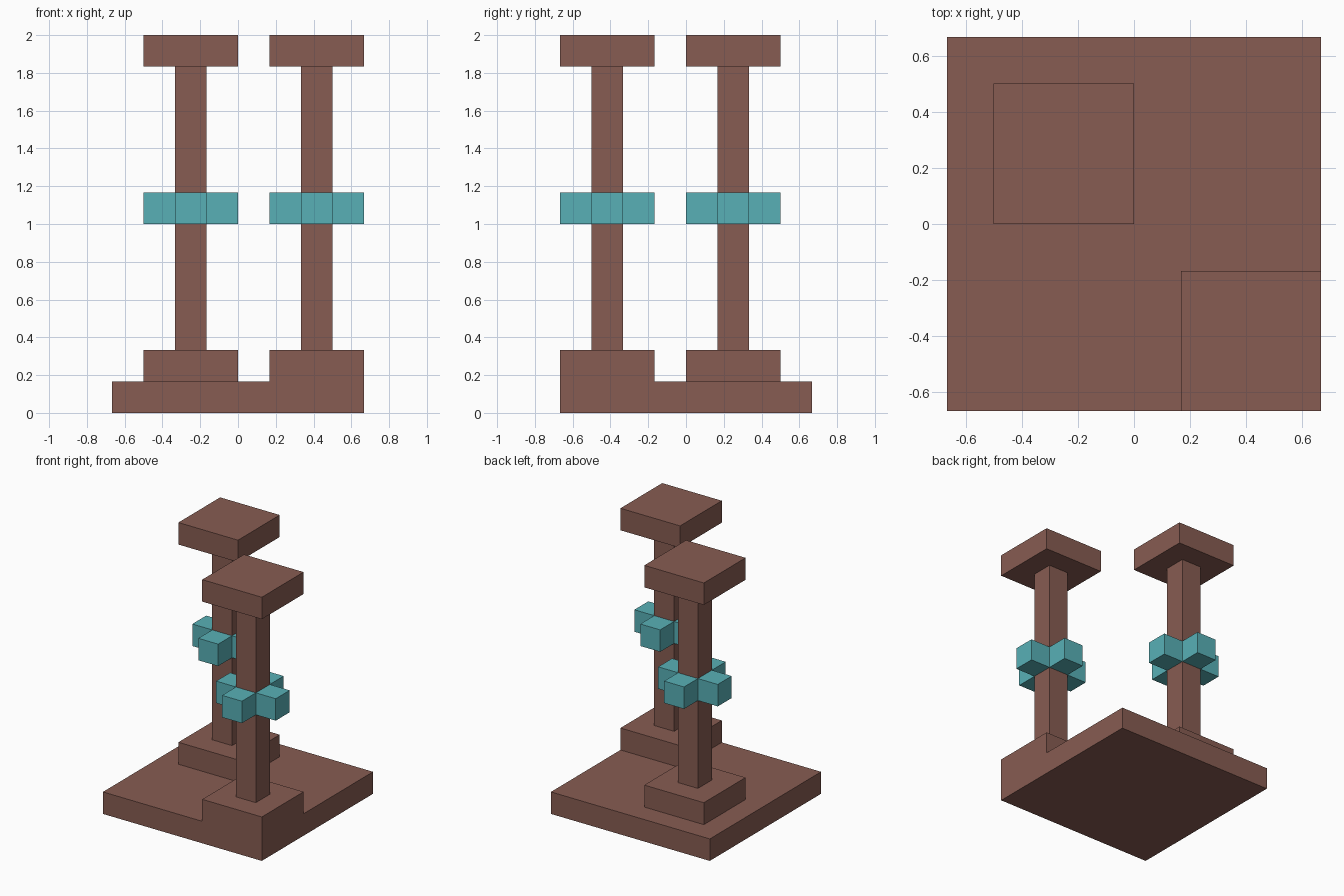
import bpy
import bmesh
from mathutils import Matrix, Vector

U = 1 / 6  # building block size

cube = bpy.data.objects.get("Cube")
if cube:
    bpy.data.objects.remove(cube, do_unlink=True)


def make_material(name, colour):
    mat = bpy.data.materials.new(name)
    mat.use_nodes = True
    mat.diffuse_color = (*colour, 1)
    mat.node_tree.nodes["Principled BSDF"].inputs["Base Color"].default_value = (*colour, 1)
    return mat


brown = make_material("brown", (0.242, 0.107, 0.084))
teal = make_material("teal", (0.098, 0.434, 0.468))


def make_blocks(name, material, boxes):
    """One object from boxes given as (centre x, centre y, bottom, width, height) in blocks."""
    bm = bmesh.new()
    for x, y, bottom, width, height in boxes:
        place = Matrix.Translation(Vector((x, y, bottom + height / 2)) * U)
        size = Matrix.Diagonal((width * U, width * U, height * U, 1))
        bmesh.ops.create_cube(bm, size=1, matrix=place @ size)
    mesh = bpy.data.meshes.new(name)
    bm.to_mesh(mesh)
    bm.free()
    mesh.materials.append(material)
    obj = bpy.data.objects.new(name, mesh)
    bpy.context.scene.collection.objects.link(obj)
    return obj


# Square floor slab
make_blocks("base_slab", brown, [(0, 0, 0, 8, 1)])

# Two pillars: plinth, shaft, capital and a ring of four blocks
for side, x, y in (("back_right", -1.5, 1.5), ("front_left", 2.5, -2.5)):
    make_blocks(side + "_plinth", brown, [(x, y, 1, 3, 1)])
    make_blocks(side + "_shaft", brown, [(x, y, 2, 1, 9)])
    make_blocks(side + "_capital", brown, [(x, y, 11, 3, 1)])
    arms = ((1, 0), (-1, 0), (0, 1), (0, -1))
    make_blocks(side + "_ring", teal, [(x + dx, y + dy, 6, 1, 1) for dx, dy in arms])
